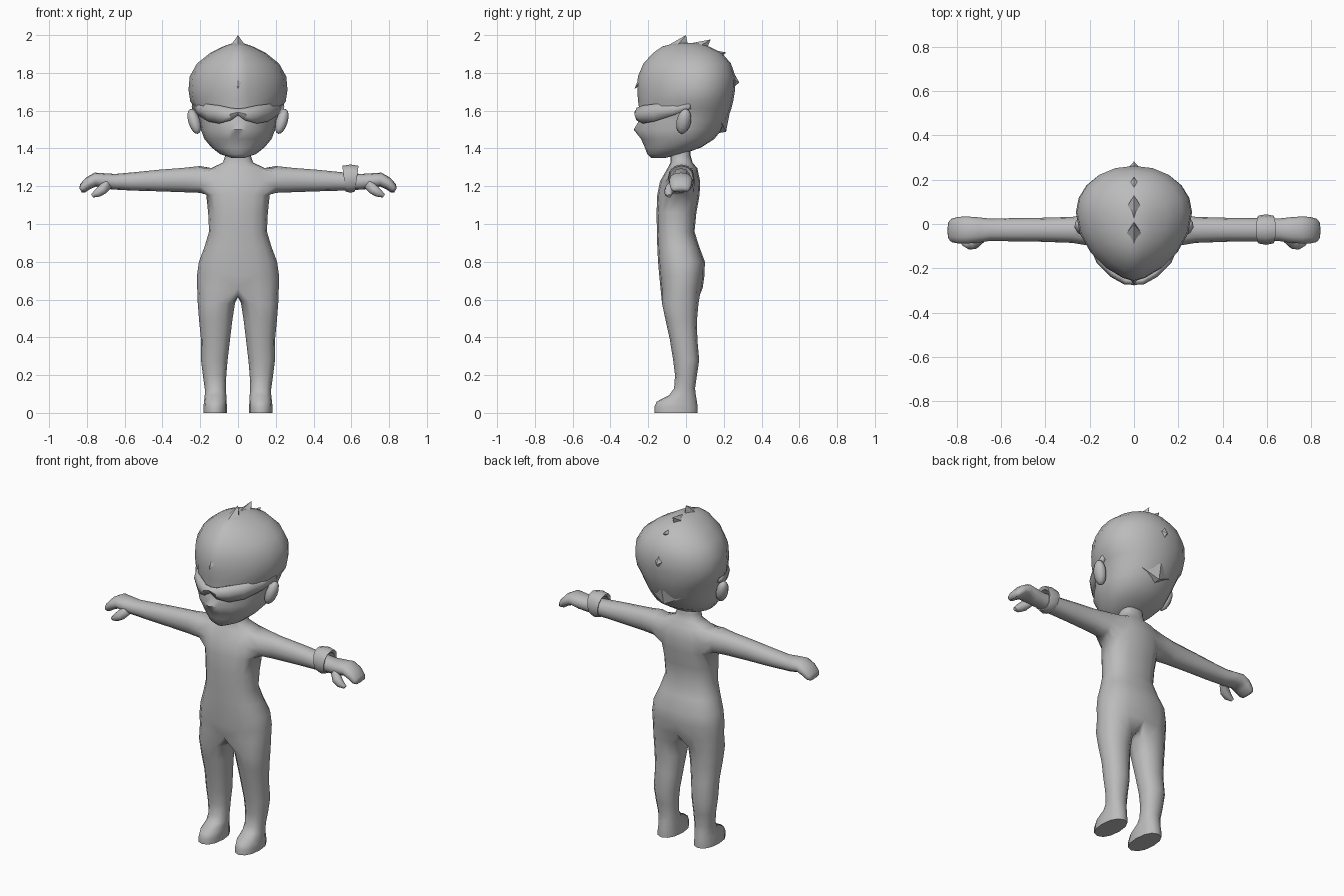
import bpy, bmesh, math
from mathutils import Matrix, Vector

if "Cube" in bpy.data.objects:
    bpy.data.objects.remove(bpy.data.objects["Cube"])

grey = bpy.data.materials.new("plain grey")
grey.diffuse_color = (0.5, 0.5, 0.5, 1)
grey.use_nodes = True
grey.node_tree.nodes["Principled BSDF"].inputs["Base Color"].default_value = grey.diffuse_color


def finish(bm, name, mirror=False, solid=0, angle=60):
    """Turn a bmesh into a smooth shaded object, optionally mirrored in x."""
    bmesh.ops.recalc_face_normals(bm, faces=bm.faces)
    me = bpy.data.meshes.new(name)
    bm.to_mesh(me)
    bm.free()
    me.materials.append(grey)
    ob = bpy.data.objects.new(name, me)
    bpy.context.collection.objects.link(ob)
    if solid:
        mod = ob.modifiers.new("thickness", 'SOLIDIFY')
        mod.thickness, mod.offset = solid, -1
    if mirror:
        mod = ob.modifiers.new("mirror", 'MIRROR')
        mod.use_clip, mod.merge_threshold = True, 0.002
    bpy.ops.object.select_all(action='DESELECT')
    ob.select_set(True)
    bpy.context.view_layer.objects.active = ob
    bpy.ops.object.shade_smooth_by_angle(angle=math.radians(angle))
    return ob


def power(v, e):
    return math.copysign(abs(v) ** e, v)


def bridge(bm, loops, closed=True):
    """Join rings of vertices with quads."""
    for a, b in zip(loops, loops[1:]):
        n = len(a)
        for i in range(n if closed else n - 1):
            j = (i + 1) % n
            bm.faces.new((a[i], a[j], b[j], b[i]))


def oval(bm, place, u0, u1, v0, v1, start=0, n=12, e=0.9):
    """Ring of n vertices filling the box u0..u1, v0..v1."""
    out = []
    for i in range(n):
        t = math.radians(start) + 2 * math.pi * i / n
        u = (u0 + u1) / 2 + (u1 - u0) / 2 * power(math.cos(t), e)
        v = (v0 + v1) / 2 + (v1 - v0) / 2 * power(math.sin(t), e)
        out.append(bm.verts.new(place(u, v)))
    return out


# Body: half a torso, one arm and one leg in a single mirrored skin
bm = bmesh.new()
torso = [  # z, half width, front y, back y
    (.66, .216, -.135, .088), (.73, .217, -.142, .098), (.80, .207, -.148, .1),
    (.88, .177, -.152, .07), (.96, .153, -.154, .045), (1.06, .158, -.156, .055),
    (1.155, .168, -.152, .072), (1.225, .172, -.138, .075), (1.295, .145, -.098, .06),
    (1.325, .08, -.082, .035), (1.36, .068, -.083, .025), (1.43, .066, -.08, .025)]
rows = []
for z, w, yf, yb in torso:
    row = []
    for k in range(-4, 5):
        t = k * math.pi / 8
        x = 0 if abs(k) == 4 else w * math.cos(t) ** 0.75
        y = (yf + yb) / 2 + (yb - yf) / 2 * power(math.sin(t), 0.9)
        row.append(bm.verts.new((x, y, z)))
    rows.append(row)
ARM = 6  # torso row where the armhole starts
for r in range(len(rows) - 1):
    for k in range(8):
        if not (r in (ARM, ARM + 1) and 2 <= k < 6):
            bm.faces.new((rows[r][k], rows[r][k + 1], rows[r + 1][k + 1], rows[r + 1][k]))

arm = [  # x, low z, high z, front y, back y, slant
    (.20, 1.165, 1.307, -.098, .045, 0), (.28, 1.168, 1.298, -.085, .032, 0),
    (.42, 1.173, 1.287, -.08, .028, 0), (.56, 1.177, 1.273, -.078, .026, 0),
    (.65, 1.182, 1.265, -.076, .024, 0), (.70, 1.186, 1.268, -.084, .03, 0),
    (.755, 1.198, 1.272, -.088, .034, .1), (.793, 1.186, 1.246, -.088, .032, .4),
    (.822, 1.168, 1.212, -.082, .024, .6), (.834, 1.168, 1.19, -.07, .012, .6)]
lo, mid, hi = rows[ARM], rows[ARM + 1], rows[ARM + 2]
loops = [[mid[6]] + hi[6:1:-1] + [mid[2]] + lo[2:7]]
for x, z0, z1, y0, y1, s in arm:
    zc = (z0 + z1) / 2
    loops.append(oval(bm, lambda y, z: (x + s * (z - zc), y, z), y0, y1, z0, z1))
bridge(bm, loops)
bm.faces.new(loops[-1])

leg = [  # z, inner x, outer x, front y, back y
    (.58, .016, .213, -.127, .066), (.49, .03, .206, -.108, .058), (.39, .042, .196, -.086, .06),
    (.28, .055, .196, -.068, .07), (.20, .062, .186, -.058, .058), (.13, .064, .176, -.063, .048),
    (.095, .062, .176, -.088, .052), (.06, .06, .18, -.155, .058),
    (.03, .059, .183, -.168, .062), (0, .059, .183, -.168, .062)]
crotch = [bm.verts.new((0, y, .615)) for y in (.045, -.03, -.095)]
loops = [rows[0] + crotch]
for z, x0, x1, y0, y1 in leg:
    loops.append(oval(bm, lambda x, y: (x, y, z), x0, x1, y0, y1, start=-120))
bridge(bm, loops)
bm.faces.new(loops[-1])
finish(bm, "body", mirror=True)

# Thumbs
bm = bmesh.new()
loops = []
for x, z, y, r in ((.685, 1.215, -.06, .026), (.715, 1.185, -.085, .028),
                   (.745, 1.163, -.093, .022), (.772, 1.148, -.088, .01)):
    loops.append(oval(bm, lambda u, v: (x + .6 * v, y + u, z + .8 * v), -r, r, -r, r, n=8))
bridge(bm, loops)
bm.faces.new(loops[0])
bm.faces.new(loops[-1])
finish(bm, "thumb", mirror=True)

# Wristband on one arm
bm = bmesh.new()
loops = []
for x, r in ((-.028, .052), (-.034, .068), (0, .075), (.034, .068), (.028, .052)):
    loops.append(oval(bm, lambda y, z: (.595 + x * (1 + 4 * (z - 1.24)), y, z),
                      -.025 - r * .92, -.025 + r * .92, 1.24 - r, 1.24 + r))
bridge(bm, loops + loops[:1])
finish(bm, "wristband", angle=40)

# Head and hair cap: egg rings, pointed towards the front
bm = bmesh.new()
head = [  # z, half width, front y, back y, front pointedness
    (1.35, .035, -.185, -.11, 1), (1.37, .095, -.205, -.02, 1), (1.405, .14, -.218, .08, 1),
    (1.45, .178, -.238, .15, 1.1), (1.50, .197, -.277, .19, 1.3), (1.545, .207, -.25, .215, 1.2),
    (1.61, .228, -.248, .24, 1.2), (1.65, .253, -.254, .25, 1.3), (1.71, .262, -.258, .26, 1.4),
    (1.78, .256, -.255, .262, 1.4), (1.85, .217, -.225, .238, 1.4), (1.905, .148, -.175, .19, 1.3),
    (1.94, .078, -.125, .12, 1.1), (1.957, .03, -.06, .06, 1)]
loops = []
for z, w, yf, yb, e in head:
    yc = yf + (yb - yf) * .6
    ring = []
    for i in range(20):
        t = i * math.pi / 10
        c, s = math.cos(t), math.sin(t)
        x = w * power(c, e if s < 0 else 0.95)
        ring.append(bm.verts.new((x, yc + s * ((yb - yc) if s > 0 else (yc - yf)), z)))
    loops.append(ring)
bridge(bm, loops)
bm.faces.new(loops[0])
bm.faces.new(loops[-1])
finish(bm, "head")

# Hair spikes and forelock: pyramids along the middle line
bm = bmesh.new()
for fy, fz, by, bz, ty, tz, w in (
        (-.15, 1.915, .01, 1.95, 0, 2.0, .055), (-.01, 1.95, .11, 1.925, .13, 1.977, .05),
        (.1, 1.93, .18, 1.88, .213, 1.908, .05), (.23, 1.84, .25, 1.72, .282, 1.75, .05),
        (.23, 1.58, .165, 1.48, .212, 1.488, .1), (-.225, 1.85, -.25, 1.73, -.272, 1.715, .04)):
    tip, f, b = (bm.verts.new((0, y, z)) for y, z in ((ty, tz), (fy, fz), (by, bz)))
    m = Vector((0, (fy + by) / 2, (fz + bz) / 2))
    inward = (Vector((0, 0, 1.7)) - m).normalized() * .012
    for sx in (-w, w):
        side = bm.verts.new(m + inward + Vector((sx, 0, 0)))
        bm.faces.new((tip, f, side))
        bm.faces.new((tip, side, b))
finish(bm, "hair_spikes", angle=30)

# Ears
bm = bmesh.new()
m = Matrix.Translation((.232, -.012, 1.543)) @ Matrix.Rotation(.3, 4, 'Y') \
    @ Matrix.Rotation(-.2, 4, 'X') @ Matrix.Diagonal((.032, .038, .07, 1))
bmesh.ops.create_uvsphere(bm, u_segments=10, v_segments=8, radius=1, matrix=m)
finish(bm, "ear", mirror=True)

# Wraparound glasses
bm = bmesh.new()
loops = []
for x, y, z1, z0 in ((0, -.262, 1.61, 1.575), (.04, -.262, 1.615, 1.548), (.1, -.228, 1.628, 1.532),
                     (.16, -.168, 1.635, 1.543), (.212, -.07, 1.635, 1.575), (.243, .02, 1.635, 1.608)):
    out = Vector((x, y - .05, 0)).normalized() * (.012 if y < -.1 else .002)
    zm = (z0 + z1) / 2
    loops.append([bm.verts.new((x, y, z1)),
                  bm.verts.new((x + (out.x if x else 0), y + out.y, zm)), bm.verts.new((x, y, z0))])
bridge(bm, loops, closed=False)
finish(bm, "glasses", mirror=True, solid=.02, angle=35)
